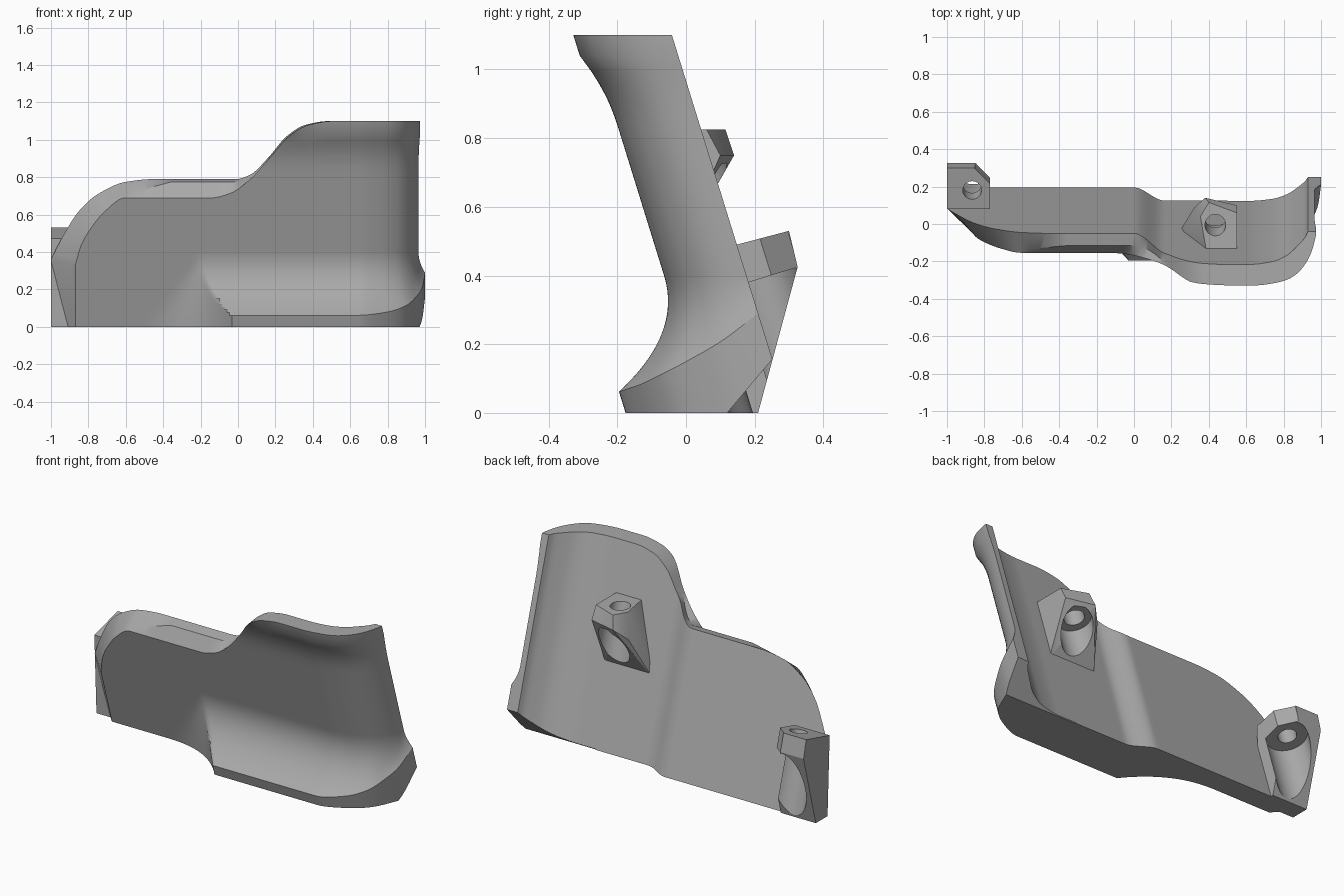
import bpy, bmesh, math
from mathutils import Vector, Matrix

LEAN = 0.31                      # backward lean of the whole plate
AXIS = Vector((0, -LEAN, 1))

old = bpy.data.objects.get("Cube")
if old:
    bpy.data.objects.remove(old, do_unlink=True)

grey = bpy.data.materials.new("plain grey")
grey.use_nodes = True
grey.diffuse_color = (0.4, 0.4, 0.4, 1)
grey.node_tree.nodes["Principled BSDF"].inputs["Base Color"].default_value = (0.4, 0.4, 0.4, 1)


def clamp(v):
    return max(0.0, min(1.0, v))


def curve(keys, values):
    """Monotone smooth interpolation through a few control values."""
    d = [(values[i + 1] - values[i]) / (keys[i + 1] - keys[i]) for i in range(len(keys) - 1)]
    m = [d[0]] + [2 * a * b / (a + b) if a * b > 0 else 0 for a, b in zip(d, d[1:])] + [d[-1]]

    def f(s):
        s = max(keys[0], min(keys[-1], s))
        i = max(k for k in range(len(d)) if keys[k] <= s)
        h = keys[i + 1] - keys[i]
        t = (s - keys[i]) / h
        return ((1 + 2 * t) * (1 - t) ** 2 * values[i] + t * (1 - t) ** 2 * h * m[i]
                + t * t * (3 - 2 * t) * values[i + 1] + t * t * (t - 1) * h * m[i + 1])
    return f


def finish(name, bm):
    bmesh.ops.recalc_face_normals(bm, faces=bm.faces)
    mesh = bpy.data.meshes.new(name)
    bm.to_mesh(mesh)
    bm.free()
    mesh.materials.append(grey)
    ob = bpy.data.objects.new(name, mesh)
    bpy.context.collection.objects.link(ob)
    return ob


def hull(name, points):
    bm = bmesh.new()
    for p in points:
        bm.verts.new(p)
    geo = bmesh.ops.convex_hull(bm, input=bm.verts)
    loose = [g for g in geo["geom_interior"] + geo["geom_unused"] if isinstance(g, bmesh.types.BMVert)]
    bmesh.ops.delete(bm, geom=list(set(loose)), context='VERTS')
    bmesh.ops.dissolve_limit(bm, angle_limit=0.01, verts=bm.verts, edges=bm.edges)
    return finish(name, bm)


def rod(name, x, y0, z_low, z_high, radius):
    """Cylinder following the lean of the plate."""
    bm = bmesh.new()
    mid = (z_low + z_high) / 2
    turn = Vector((0, 0, 1)).rotation_difference(AXIS).to_matrix().to_4x4()
    place = Matrix.Translation((x, y0 - LEAN * mid, mid)) @ turn
    bmesh.ops.create_cone(bm, cap_ends=True, segments=40, radius1=radius, radius2=radius,
                          depth=(z_high - z_low) * AXIS.length, matrix=place)
    return finish(name, bm)


def cut(ob, cutter):
    mod = ob.modifiers.new("cut", 'BOOLEAN')
    mod.operation, mod.solver, mod.object = 'DIFFERENCE', 'EXACT', cutter
    bpy.context.view_layer.objects.active = ob
    bpy.ops.object.modifier_apply(modifier=mod.name)
    bpy.data.objects.remove(cutter, do_unlink=True)


def smooth(ob):
    bpy.ops.object.select_all(action='DESELECT')
    ob.select_set(True)
    bpy.context.view_layer.objects.active = ob
    bpy.ops.object.shade_smooth_by_angle(angle=math.radians(28))


# Plan curves along the plate; the last five keys turn the rounded corner
corner = [0.65, 0.75, 0.83, 0.9, 0.95, 1.0]
straight = [-1, -0.6]
wall_x = curve(straight + corner, [-0.87, -0.6, 0.65, 0.76, 0.86, 0.93, 0.955, 0.965])
wall_y = curve(straight + corner, [0.06, 0.06, 0.06, 0.075, 0.115, 0.19, 0.25, 0.3])
back_x = curve(straight + corner, [-1, -0.6, 0.62, 0.74, 0.82, 0.88, 0.915, 0.93])
back_y = curve([-1, 0.03, 0.2] + corner, [0.195, 0.195, 0.125, 0.125, 0.14, 0.175, 0.23, 0.27, 0.3])
foot_x = curve(straight + corner, [-0.87, -0.6, 0.65, 0.8, 0.9, 0.955, 0.985, 1.0])
foot_y = curve(straight + corner, [-0.176, -0.176, -0.176, -0.115, -0.03, 0.08, 0.17, 0.3])
foot_z = curve(straight + corner, [0.062, 0.062, 0.062, 0.08, 0.115, 0.165, 0.21, 0.29])
# Height of the front and back outlines
front_top = curve([-1, -0.95, -0.85, -0.75, -0.6, -0.1, 0, 0.1, 0.2, 0.3, 0.4, 0.52, 1],
                  [0.33, 0.44, 0.545, 0.62, 0.69, 0.69, 0.715, 0.79, 0.905, 1.02, 1.08, 1.1, 1.1])
back_top = curve([-1, -0.95, -0.85, -0.75, -0.6, -0.45, 0.02, 0.1, 0.2, 0.3, 0.4, 0.52, 1],
                 [0.36, 0.46, 0.62, 0.71, 0.775, 0.79, 0.79, 0.815, 0.907, 1.02, 1.08, 1.1, 1.1])


def front_point(s, z):
    wall = Vector((wall_x(s), wall_y(s)))
    foot = Vector((foot_x(s), foot_y(s)))
    e = foot_z(s)
    k = (1 - clamp((z - e) / (0.4 - e))) ** 2
    if s < 0.03:                              # foot fades into the plate
        start = -0.5 + 0.85 * min(z, 0.5)
        k = min(k, clamp((s - start) / (0.03 - start)) ** 2.5)
    lip = 0.047 * clamp((z - 0.85) / 0.19) ** 2
    reach = foot - wall
    p = wall + reach * k + reach.normalized() * lip * (1 - 0.8 * clamp((s - 0.8) / 0.2))
    return Vector((p.x, p.y - LEAN * z, z))


def plate_ring(s):
    e, zf, zb = foot_z(s), front_top(s), back_top(s)
    knee = min(0.42, 0.9 * zf)
    crease = zf - 0.002 - 0.058 * clamp((s - 0.28) / 0.12)
    heights = [0] + [e + (knee - e) * i / 24 for i in range(25)]
    heights += [knee + (crease - knee) * i / 14 for i in range(1, 15)] + [zf]
    ring = [front_point(s, z) for z in heights]
    # narrow step on the low top edge
    back = Vector((back_x(s), back_y(s) - LEAN * zb, zb))
    step = Vector((back.x, 0.125 - LEAN * 0.775, 0.775))
    w = clamp((s + 0.6) / 0.25) * clamp((0.2 - s) / 0.15)
    plain = ring[-1].lerp(back, 0.15)
    ring.append(plain.lerp(step, w))
    ring.append(back)
    ring.append(Vector((back.x, back_y(s), 0)))
    return ring


# Curved leaning plate with flared foot and lip
bm = bmesh.new()
count = 130
rings = [[bm.verts.new(p) for p in plate_ring(-1 + 2 * i / count)] for i in range(count + 1)]
for a, b in zip(rings, rings[1:]):
    for j in range(len(a)):
        n = (j + 1) % len(a)
        bm.faces.new((a[j], a[n], b[n], b[j]))
bm.faces.new(rings[0])
bm.faces.new(rings[-1])
plate = finish("curved_plate", bm)

# Slanted relief under the rear of the rounded corner
wedge = [(x, y, z) for x in (0.5, 1.2) for y, z in ((0.12 - 0.084, -0.1), (0.54, 0.5), (0.54, -0.1))]
cut(plate, hull("relief_cutter", wedge))
smooth(plate)

# Lower mount with a tapering fin and screw hole
side = [(0.08, 0.472), (0.30, 0.53), (0.325, 0.425), (0.21, 0), (0.1, 0)]
lower = hull("lower_mount", [(x, y, z) for x in (-1, -0.77) for y, z in side])
trim = [(x, y0 - LEAN * z, z) for z in (-0.1, 0.7) for x, y0 in ((-0.85, 0.46), (-0.74, 0.34), (-0.74, 0.6), (-0.85, 0.6))]
cut(lower, hull("corner_cutter", trim))
cut(lower, rod("groove_cutter", -0.86, 0.335, -0.2, 0.39, 0.112))
cut(lower, rod("hole_cutter", -0.865, 0.335, 0.2, 0.7, 0.05))
smooth(lower)

# Upper mount with a grooved underside and screw hole
top = [(0.39, -0.16), (0.355, 0.04), (0.40, 0.115), (0.55, 0.06), (0.55, -0.16)]
upper = hull("upper_mount", [(x, y, 0.825) for x, y in top] + [
    (0.38, 0.14, 0.75), (0.55, 0.10, 0.75), (0.32, 0.085, 0.69),
    (0.25, -0.03, 0.45), (0.55, -0.03, 0.45), (0.25, -0.06, 0.48), (0.55, -0.06, 0.48)])
cut(upper, rod("groove_cutter", 0.435, 0.245, 0.2, 0.7, 0.095))
cut(upper, rod("hole_cutter", 0.435, 0.25, 0.5, 1.0, 0.055))
smooth(upper)
